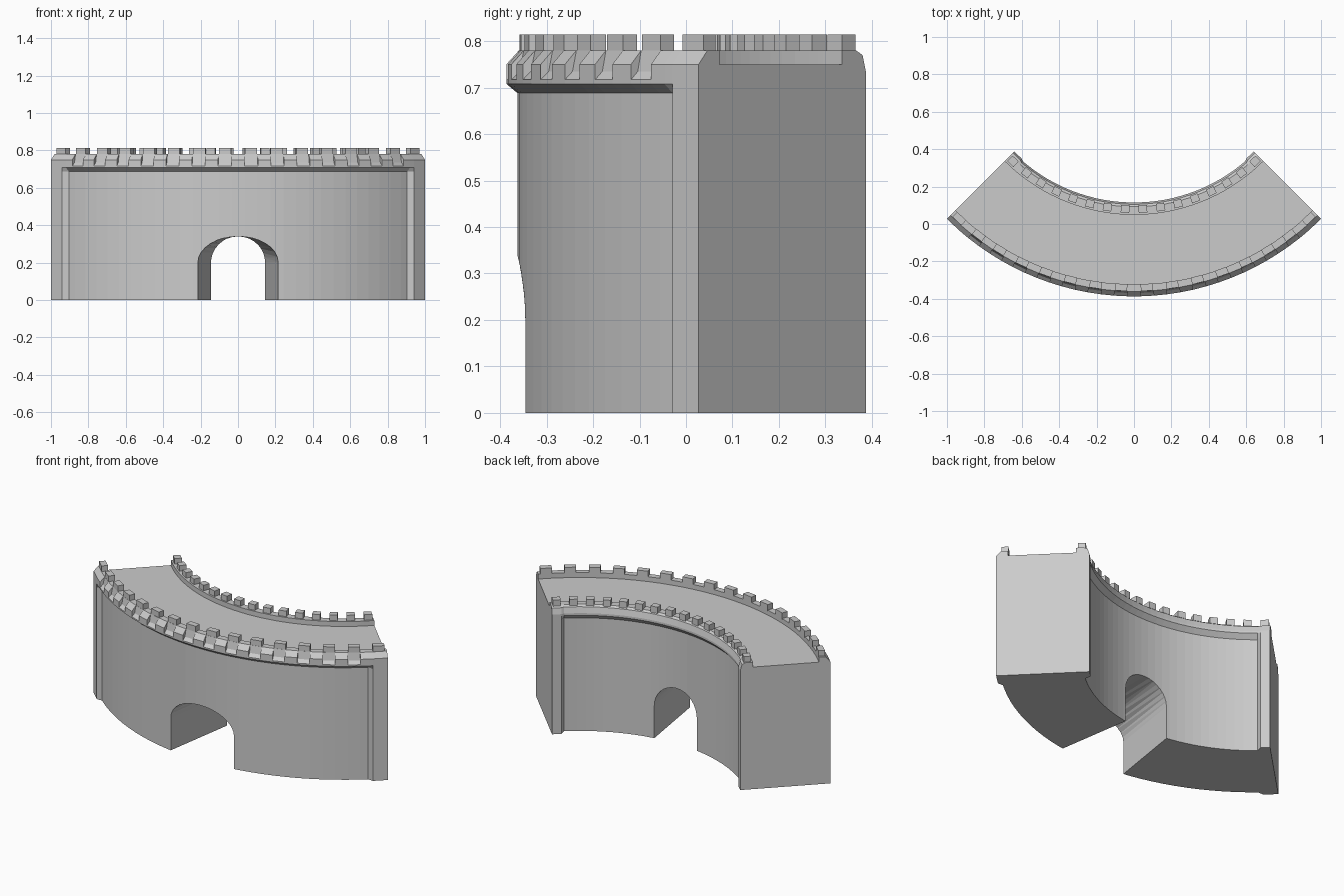
import bpy, bmesh
from math import sin, cos, radians, pi

if "Cube" in bpy.data.objects:
    bpy.data.objects.remove(bpy.data.objects["Cube"])

YC = 1.027            # arc centre on the y axis
D = 41.65 / 14.5      # angular size of one crenel cell


def polar(r, a, z):
    a = radians(a)
    return (r * sin(a), YC - r * cos(a), z)


def finish(bm, name):
    bmesh.ops.remove_doubles(bm, verts=bm.verts, dist=1e-5)
    bmesh.ops.recalc_face_normals(bm, faces=bm.faces)
    me = bpy.data.meshes.new(name)
    bm.to_mesh(me)
    bm.free()
    ob = bpy.data.objects.new(name, me)
    bpy.context.collection.objects.link(ob)
    return ob


def loft(bm, loops):
    rows = [[bm.verts.new(p) for p in loop] for loop in loops]
    n = len(rows[0])
    for a, b in zip(rows, rows[1:]):
        for i in range(n):
            j = (i + 1) % n
            if any((p.co - q.co).length > 1e-6 for p, q in ((a[i], b[i]), (a[j], b[j]))):
                bm.faces.new((a[i], a[j], b[j], b[i]))
    bm.faces.new(rows[0])
    bm.faces.new(rows[-1])


# Wall cross-section (radius, height), with pillar and notch variants
def profile(kind):
    pillar = kind == "pillar"
    ro = 1.414 if pillar else 1.39
    ri = 0.905 if pillar else 0.937
    lip = 0.905 if pillar else 0.912
    shoulder = (1.396, 0.735) if kind == "notch" else (1.414, 0.75)
    return [(ro, 0), (ro, 0.688), (1.414, 0.708), (1.414, 0.717), shoulder,
            (1.387, 0.78), (1.35, 0.78), (1.35, 0.75), (0.978, 0.75),
            (0.978, 0.78), (0.935, 0.78), (lip + 0.01, 0.77), (lip, 0.735),
            (lip, 0.722), (ri, 0.695), (ri, 0)]


# Stations along the right half, mirrored to the left
half = []
for k in range(15):
    edge = D * (k + 0.5)
    inside = "notch" if k % 2 else "wall"
    if k == 14:
        half += [(40.6, "wall"), (edge, "pillar")]
    else:
        half += [(edge, inside), (edge, "wall" if k % 2 else "notch")]
half.append((45, "pillar"))
stations = [(-a, k) for a, k in reversed(half)] + half

bm = bmesh.new()
loft(bm, [[polar(r, a, z) for r, z in profile(k)] for a, k in stations])
wall = finish(bm, "curved_wall")

# Arched gateway that narrows toward the arc centre
arch = [(8.9, -0.1)] + [(8.9 * cos(pi * i / 16), 0.2 + 0.14 * sin(pi * i / 16))
                        for i in range(17)] + [(-8.9, -0.1)]
bm = bmesh.new()
loft(bm, [[polar(r, a, z) for a, z in arch] for r in (0.85, 1.5)])
bmesh.ops.triangulate(bm, faces=bm.faces)
cutter = finish(bm, "gateway_cutter")
cutter.hide_render = True
mod = wall.modifiers.new("gateway", "BOOLEAN")
mod.operation = "DIFFERENCE"
mod.solver = "EXACT"
mod.object = cutter
bpy.context.view_layer.objects.active = wall
bpy.ops.object.modifier_apply(modifier=mod.name)
bpy.data.objects.remove(cutter)


# Rows of merlons on both parapets
def merlons(name, r0, r1):
    bm = bmesh.new()
    for k in range(-15, 16, 2):
        loft(bm, [[polar(r0, k * D + s, 0.775), polar(r1, k * D + s, 0.775),
                   polar(r1, k * D + s, 0.814), polar(r0, k * D + s, 0.814)]
                  for s in (-1.36, 1.36)])
    finish(bm, name)


merlons("outer_merlons", 1.349, 1.386)
merlons("inner_merlons", 0.927, 0.968)
